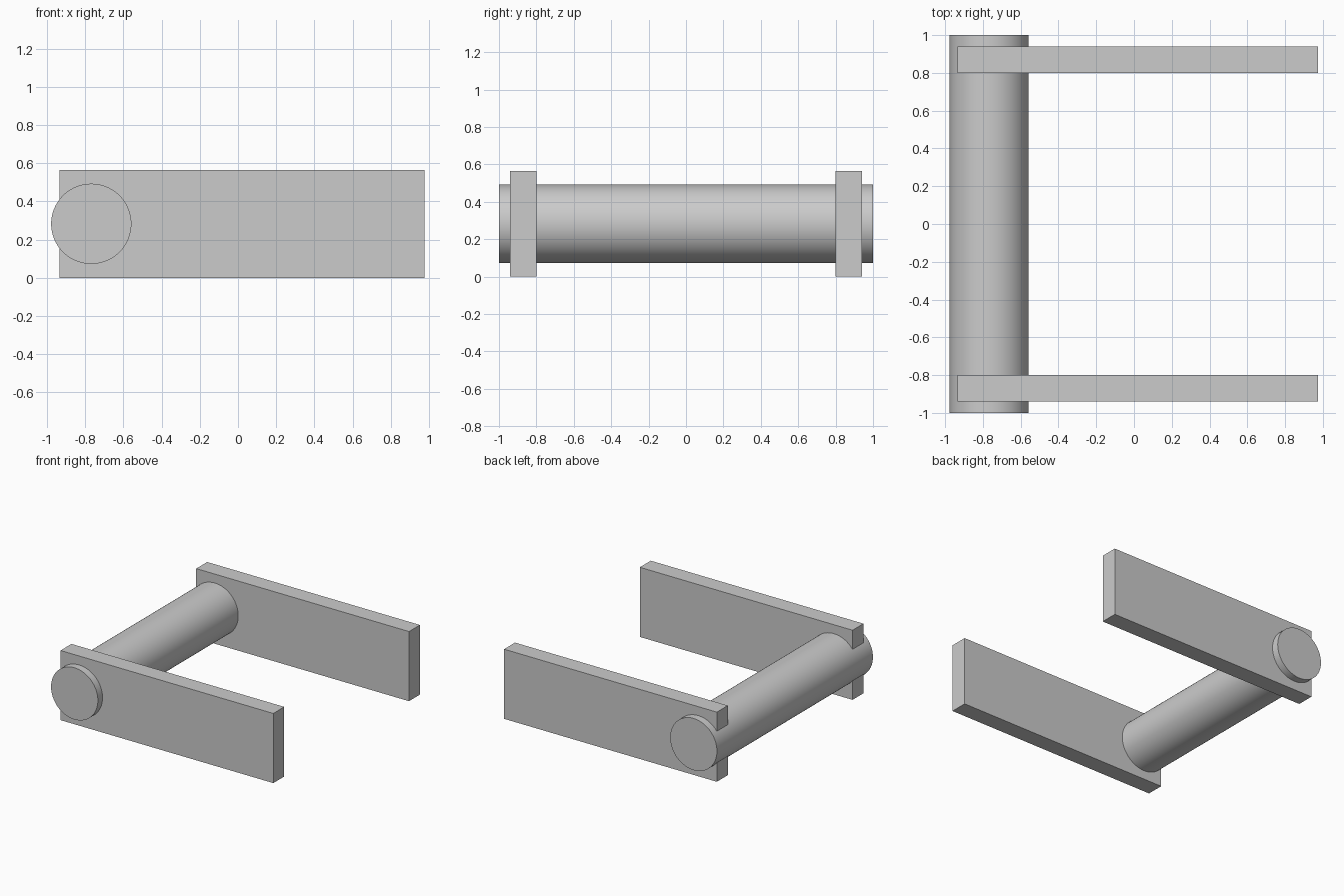
import bpy
import math

default = bpy.data.objects.get("Cube")
if default:
    bpy.data.objects.remove(default, do_unlink=True)

grey = bpy.data.materials.new("plain grey")
grey.use_nodes = True
colour = (0.6, 0.6, 0.6, 1)
grey.diffuse_color = colour
grey.node_tree.nodes["Principled BSDF"].inputs["Base Color"].default_value = colour


def finish(name):
    ob = bpy.context.object
    ob.name = name
    ob.data.materials.append(grey)
    return ob


def side_plate(name, y):
    bpy.ops.mesh.primitive_cube_add(size=1, location=(0.02, y, 0.2825))
    ob = finish(name)
    ob.scale = (1.91, 0.14, 0.565)


# Two upright plates, mirrored front to back
side_plate("front_plate", -0.87)
side_plate("back_plate", 0.87)

# Round bar passing through both plates
bpy.ops.mesh.primitive_cylinder_add(vertices=96, radius=0.21, depth=2,
                                    location=(-0.768, 0, 0.2825),
                                    rotation=(math.pi / 2, 0, 0))
finish("cross_bar")
bpy.ops.object.shade_smooth_by_angle()
